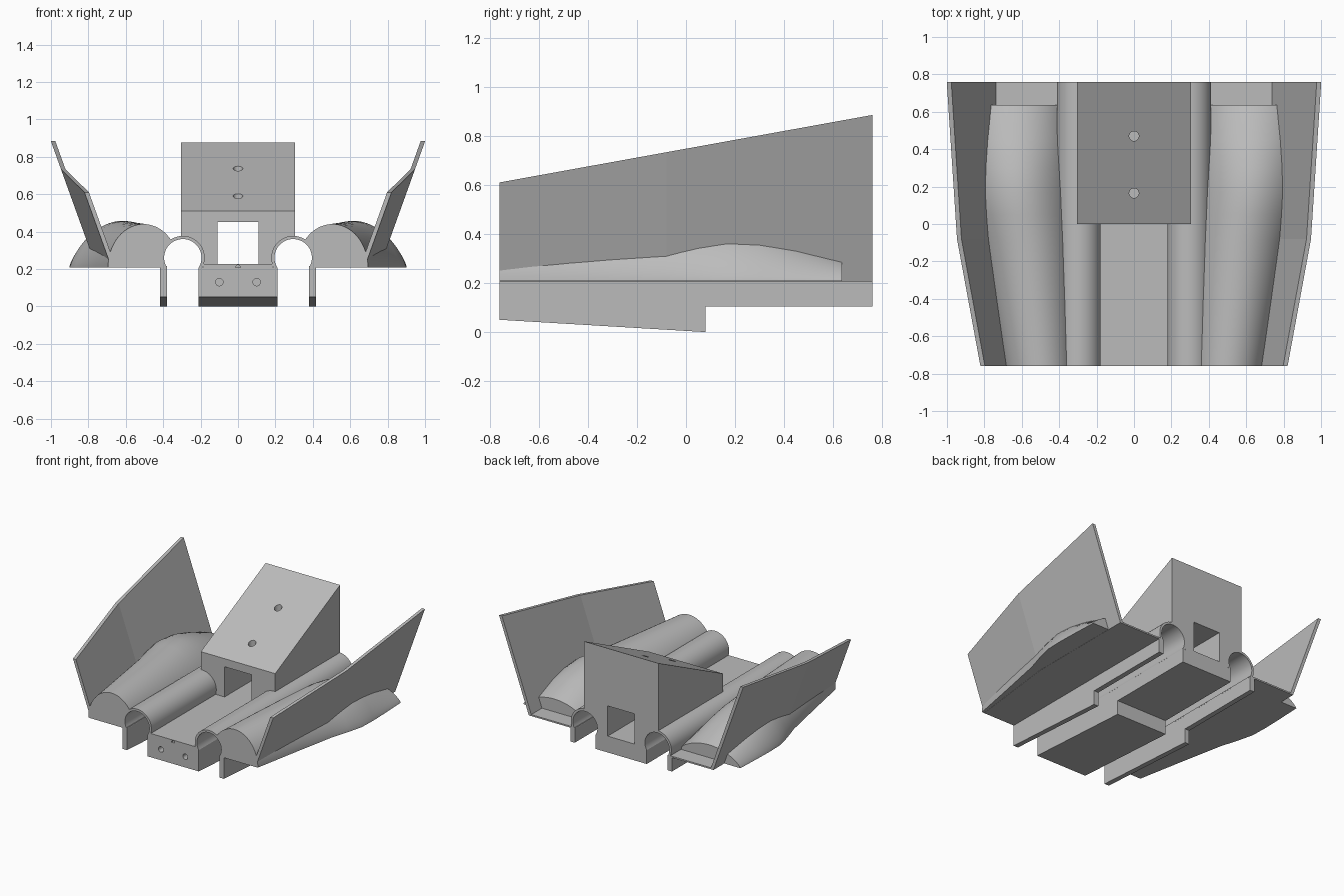
import bpy, bmesh, math
from mathutils import Matrix

cube = bpy.data.objects.get("Cube")
if cube:
    bpy.data.objects.remove(cube, do_unlink=True)

grey = bpy.data.materials.new("plain_grey")
grey.use_nodes = True
grey.diffuse_color = (0.5, 0.5, 0.5, 1)
grey.node_tree.nodes["Principled BSDF"].inputs["Base Color"].default_value = (0.5, 0.5, 0.5, 1)

FRONT, BACK = -0.76, 0.76
BASE = 0.207
TUBE_X, TUBE_Z = 0.295, 0.26


def loft(name, rings, smooth=False):
    """Skin a list of matching closed rings and cap both ends."""
    bm = bmesh.new()
    rows = [[bm.verts.new(p) for p in ring] for ring in rings]
    n = len(rows[0])
    for a, b in zip(rows, rows[1:]):
        for i in range(n):
            j = (i + 1) % n
            bm.faces.new((a[i], a[j], b[j], b[i]))
    bm.faces.new(rows[0])
    bm.faces.new(rows[-1])
    bmesh.ops.recalc_face_normals(bm, faces=bm.faces)
    mesh = bpy.data.meshes.new(name)
    bm.to_mesh(mesh)
    bm.free()
    mesh.materials.append(grey)
    obj = bpy.data.objects.new(name, mesh)
    bpy.context.collection.objects.link(obj)
    if smooth:
        shade(obj)
    return obj


def activate(obj):
    bpy.ops.object.select_all(action="DESELECT")
    obj.select_set(True)
    bpy.context.view_layer.objects.active = obj


def shade(obj):
    activate(obj)
    bpy.ops.object.shade_smooth_by_angle(angle=math.radians(35))


def along_x(name, profile, x0, x1):
    return loft(name, [[(x, y, z) for y, z in profile] for x in (x0, x1)])


def along_y(name, profile, y0, y1, smooth=False):
    return loft(name, [[(x, y, z) for x, z in profile] for y in (y0, y1)], smooth)


def arc(cx, cz, r, a0, a1, n):
    angles = [math.radians(a0 + (a1 - a0) * i / n) for i in range(n + 1)]
    return [(cx + r * math.cos(a), cz + r * math.sin(a)) for a in angles]


def cut(obj, cutter):
    cutter.hide_render = True
    mod = obj.modifiers.new("cut", "BOOLEAN")
    mod.operation = "DIFFERENCE"
    mod.solver = "EXACT"
    mod.object = cutter
    activate(obj)
    bpy.ops.object.modifier_apply(modifier=mod.name)
    bpy.data.objects.remove(cutter, do_unlink=True)


def circle_rod(x, z, r, y0, y1):
    return along_y("cutter", arc(x, z, r, 0, 352.5, 47), y0, y1)


def drill(x, y, r, z0, z1):
    ring = arc(x, y, r, 0, 345, 23)
    return loft("cutter", [[(a, b, z) for a, b in ring] for z in (z0, z1)])


# Stepped keel, shared by the centre block and the outer rails
def keel(top):
    return [(FRONT, 0.05), (0.08, 0), (0.08, 0.105), (BACK, 0.105), (BACK, top), (FRONT, top)]


block = along_x("centre_block", keel(BASE), -0.21, 0.21)
for x in (-0.1, 0.1):
    cut(block, circle_rod(x, 0.13, 0.02, FRONT - 0.1, FRONT + 0.15))

deck = along_y("centre_deck", [(-0.188, BASE), (0.188, BASE), (0.188, 0.226), (-0.188, 0.226)], FRONT, BACK)
cut(deck, circle_rod(0, 0.208, 0.013, FRONT - 0.1, FRONT + 0.1))

# Sloping wedge with a tunnel and legs that saddle the tubes
half = [(0.11, 0.45), (0.11, 0.22), (0.18, 0.22)]
half += arc(TUBE_X, TUBE_Z, 0.111, 200, 85, 14) + [(0.305, None)]
section = half + [(-x, z) for x, z in reversed(half)]
wedge = loft("wedge_housing", [
    [(x, y, top if z is None else z) for x, z in section]
    for y, top in ((0, 0.51), (BACK, 0.877))])
for y in (0.165, 0.47):
    cut(wedge, drill(0, y, 0.026, 0.5, 1))

# Pod stations: y, centre x, half width, height, flank sharpness
PODS = [(FRONT, 0.505, 0.19, 0.232, 1.0), (-0.42, 0.54, 0.22, 0.237, 1.12),
        (-0.08, 0.578, 0.25, 0.242, 1.28), (0.05, 0.6, 0.268, 0.247, 1.4),
        (0.17, 0.617, 0.281, 0.249, 1.5), (0.3, 0.625, 0.277, 0.228, 1.5),
        (0.45, 0.63, 0.268, 0.18, 1.5), (0.635, 0.635, 0.255, 0.105, 1.5)]

# Wing stations: y, outer x at the base, top z
WINGS = [(FRONT, 0.676, 0.61), (-0.08, 0.757, 0.733), (BACK, 0.757, 0.885)]
LEAN, THICK = 0.36, 0.024

for side, s in (("left", 1), ("right", -1)):
    # Open-bottomed tube
    ring = arc(TUBE_X, TUBE_Z, 0.117, -32, 212, 40) + arc(TUBE_X, TUBE_Z, 0.1, 212, -32, 40)
    along_y(side + "_tube", [(s * x, z) for x, z in ring], FRONT, BACK, True)

    # Outer rail below the tube
    along_x(side + "_rail", keel(0.215), s * 0.38, s * 0.417)

    # Floor plate
    floor = [(0.39, FRONT), (0.67, FRONT), (0.75, -0.08), (0.75, BACK), (0.39, BACK)]
    loft(side + "_floor", [[(s * x, y, z) for x, y in floor] for z in (BASE, 0.218)])

    # Bulging pod, cleared around the tube bore
    rings = []
    for y, c, w, h, p in PODS:
        ts = [math.pi * i / 36 for i in range(37)]
        rings.append([(s * (c + w * math.cos(t)), y, BASE + 0.001 + h * max(math.sin(t), 0) ** p)
                      for t in ts])
    pod = loft(side + "_pod", rings)
    cut(pod, circle_rod(s * TUBE_X, TUBE_Z, 0.111, FRONT - 0.1, BACK))
    shade(pod)

    # Leaning side wing
    rings = []
    for y, x, top in WINGS:
        xt = x + LEAN * (top - BASE)
        rings.append([(s * a, y, z) for a, z in
                      ((x - THICK, BASE), (x, BASE), (xt, top), (xt - THICK, top))])
    loft(side + "_wing", rings)
